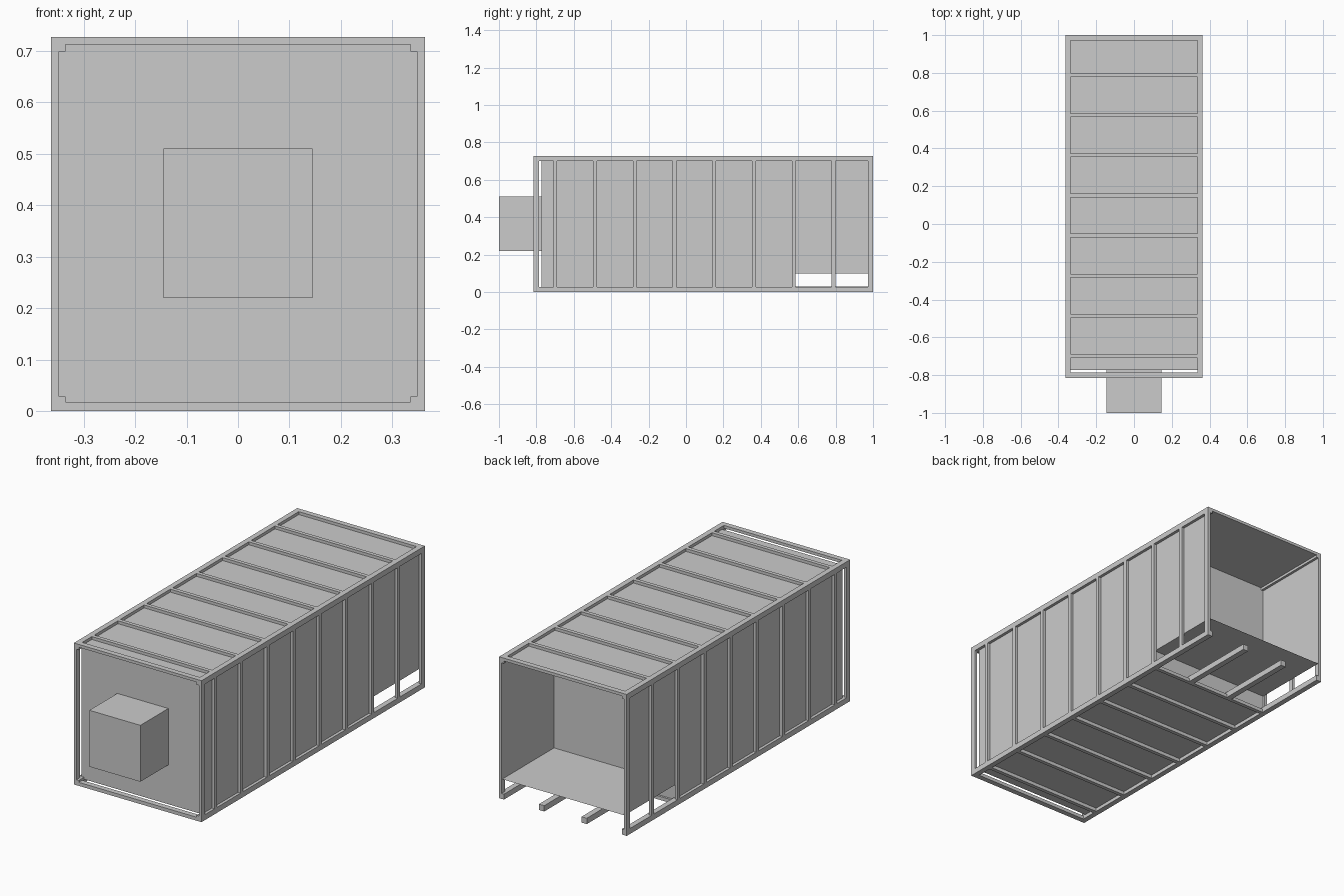
import bpy, bmesh

if "Cube" in bpy.data.objects:
    bpy.data.objects.remove(bpy.data.objects["Cube"])

W, H = 0.363, 0.727          # half width and height of the frame
Y0, Y1 = -0.815, 1.0         # frame ends
B = 0.028                    # corner beam size
T = 0.015                    # rib depth
BX, BZ0, BZ1 = W - T, 0.018, H - T   # body shell limits
STEP = 0.575                 # where the floor steps up


def box(name, lo, hi, skip=None):
    """Box between two corners; skip=(axis, sign) leaves one side open."""
    bm = bmesh.new()
    bmesh.ops.create_cube(bm, size=1)
    if skip:
        axis, sign = skip
        faces = [f for f in bm.faces if f.calc_center_median()[axis] * sign > 0.4]
        bmesh.ops.delete(bm, geom=faces, context='FACES_ONLY')
    for v in bm.verts:
        for i in range(3):
            v.co[i] = lo[i] + (hi[i] - lo[i]) * (v.co[i] + 0.5)
    mesh = bpy.data.meshes.new(name)
    bm.to_mesh(mesh)
    bm.free()
    ob = bpy.data.objects.new(name, mesh)
    bpy.context.collection.objects.link(ob)
    return ob


def ring(name, y0, y1, bottom=True, top=True):
    """Flat bars running around the body between y0 and y1."""
    for side, s in (("left", -1), ("right", 1)):
        xs = sorted((s * W, s * BX))
        box(f"{name}_{side}", (xs[0], y0, B), (xs[1], y1, H - B))
    if top:
        box(f"{name}_top", (-W + B, y0, BZ1), (W - B, y1, H))
    if bottom:
        box(f"{name}_bottom", (-W + B, y0, 0), (W - B, y1, BZ0))


# long corner beams
for side, s in (("left", -1), ("right", 1)):
    xs = sorted((s * W, s * (W - B)))
    for level, z in (("bottom", 0), ("top", H - B)):
        box(f"corner_beam_{level}_{side}", (xs[0], Y0, z), (xs[1], Y1, z + B))

# end frames and intermediate ribs
ring("front_frame", Y0, Y0 + B)
ring("rear_frame", Y1 - B, Y1, bottom=False)
for i in range(8):
    y = -0.699 + i * 0.2125
    ring(f"rib_{i + 1}", y - 0.01, y + 0.01, bottom=y < 0.6)

# closed front body and open rear bay with raised floor
box("front_body", (-BX, -0.773, BZ0), (BX, STEP, BZ1))
box("rear_bay", (-BX, STEP, 0.1), (BX, Y1 - 0.004, BZ1), skip=(1, 1))

# beams below the raised floor
for side, s in (("left", -1), ("right", 1)):
    x = s * 0.121
    box(f"floor_beam_{side}", (x - 0.015, STEP, 0), (x + 0.015, Y1, 0.03))

# box on the front wall
box("front_unit", (-0.145, -1.0, 0.22), (0.145, -0.773, 0.51))
